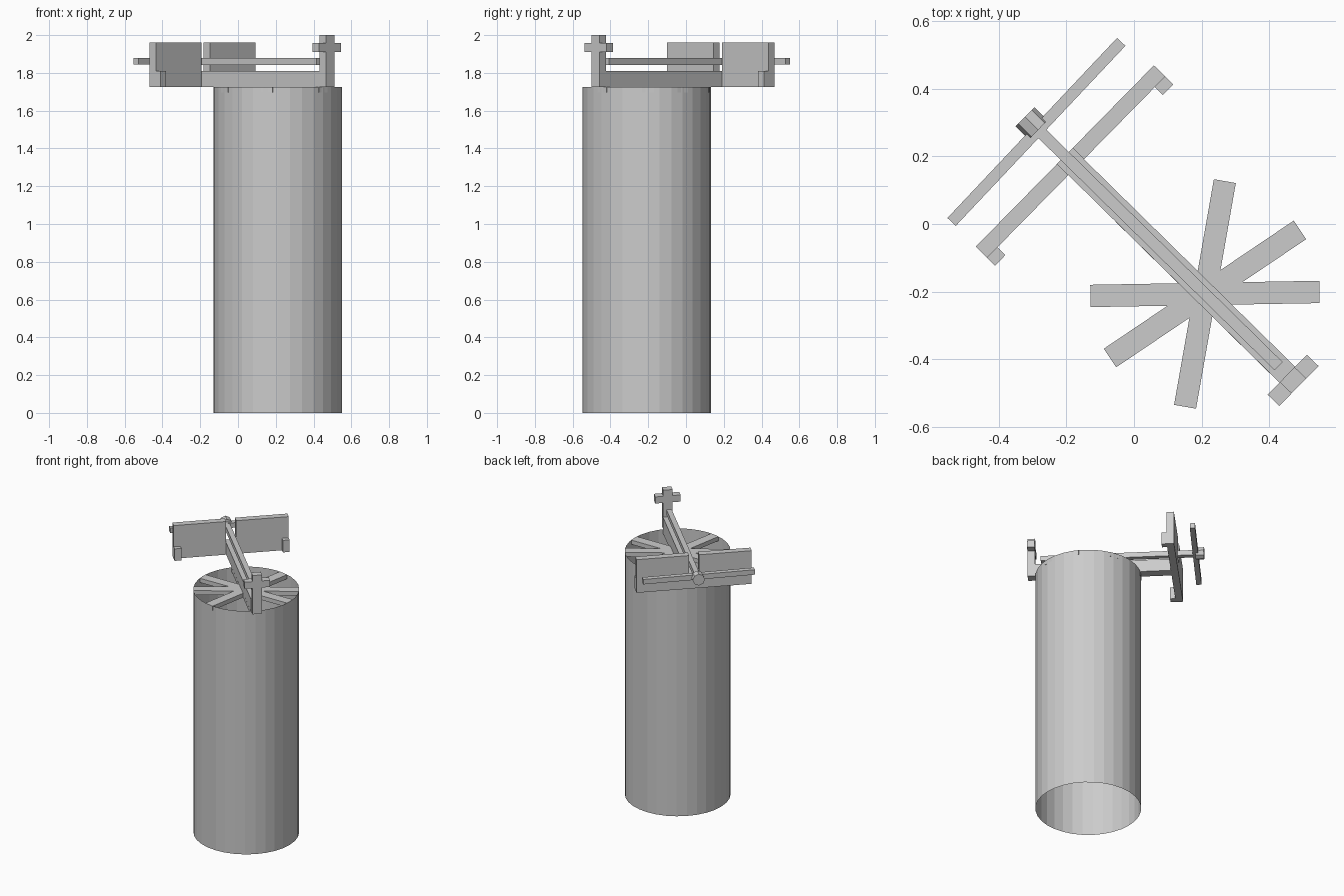
import bpy, bmesh
from math import radians
from mathutils import Matrix

if "Cube" in bpy.data.objects:
    bpy.data.objects.remove(bpy.data.objects["Cube"])

TURN = Matrix.Rotation(radians(-44.5), 4, 'Z')   # launcher runs diagonally
TOP = 1.725


def finish(name, bm, matrix):
    bmesh.ops.transform(bm, matrix=matrix, verts=bm.verts)
    mesh = bpy.data.meshes.new(name)
    bm.to_mesh(mesh)
    bm.free()
    obj = bpy.data.objects.new(name, mesh)
    bpy.context.collection.objects.link(obj)
    return obj


def box(name, x, y, z, matrix=TURN):
    """Box from (min, max) ranges, then placed by matrix."""
    bm = bmesh.new()
    size = [b - a for a, b in (x, y, z)]
    mid = [(a + b) / 2 for a, b in (x, y, z)]
    bmesh.ops.create_cube(bm, size=1, matrix=Matrix.Translation(mid) @ Matrix.Diagonal((*size, 1)))
    return finish(name, bm, matrix)


def cylinder(name, r, length, sides, caps, matrix):
    bm = bmesh.new()
    bmesh.ops.create_cone(bm, cap_ends=caps, segments=sides, radius1=r, radius2=r, depth=length)
    return finish(name, bm, matrix)


# open tube standing on the ground
TUBE = Matrix.Translation((0.21, -0.207, 0))
cylinder("tube", 0.34, TOP, 32, False, TUBE @ Matrix.Translation((0, 0, TOP / 2)))

# spokes bridging the tube mouth
for angle in (1, 34, 80, -44.5):
    box("spoke", (-0.339, 0.339), (-0.033, 0.033), (TOP - 0.03, TOP),
        TUBE @ Matrix.Rotation(radians(angle), 4, 'Z'))

# lower beam and the sliding rod above it
box("beam", (-0.287, 0.636), (-0.033, 0.033), (TOP, 1.81))
box("rod", (-0.41, 0.60), (-0.017, 0.017), (1.843, 1.878))

# split plate with a small foot at each end
for s in (-1, 1):
    box("plate_half", (-0.287, -0.24), sorted((s * 0.033, s * 0.376)), (TOP, 1.96))
    box("plate_foot", (-0.24, -0.207), sorted((s * 0.332, s * 0.376)), (TOP, 1.81))

# cross bar and knob at the rear end of the rod
box("rear_bar", (-0.017, 0.017), (-0.366, 0.366), (1.845, 1.88),
    TURN @ Matrix.Translation((-0.397, -0.008, 0)) @ Matrix.Rotation(radians(1.2), 4, 'Z'))
cylinder("knob", 0.04, 0.055, 8, True,
         TURN @ Matrix.Translation((-0.425, 0, 1.861)) @ Matrix.Rotation(radians(90), 4, 'Y'))

# upright cross at the front end
box("front_post", (0.636, 0.684), (-0.031, 0.031), (TOP, 2.0))
for s in (-1, 1):
    box("front_arm", (0.636, 0.684), sorted((s * 0.031, s * 0.083)), (1.91, 1.957))
